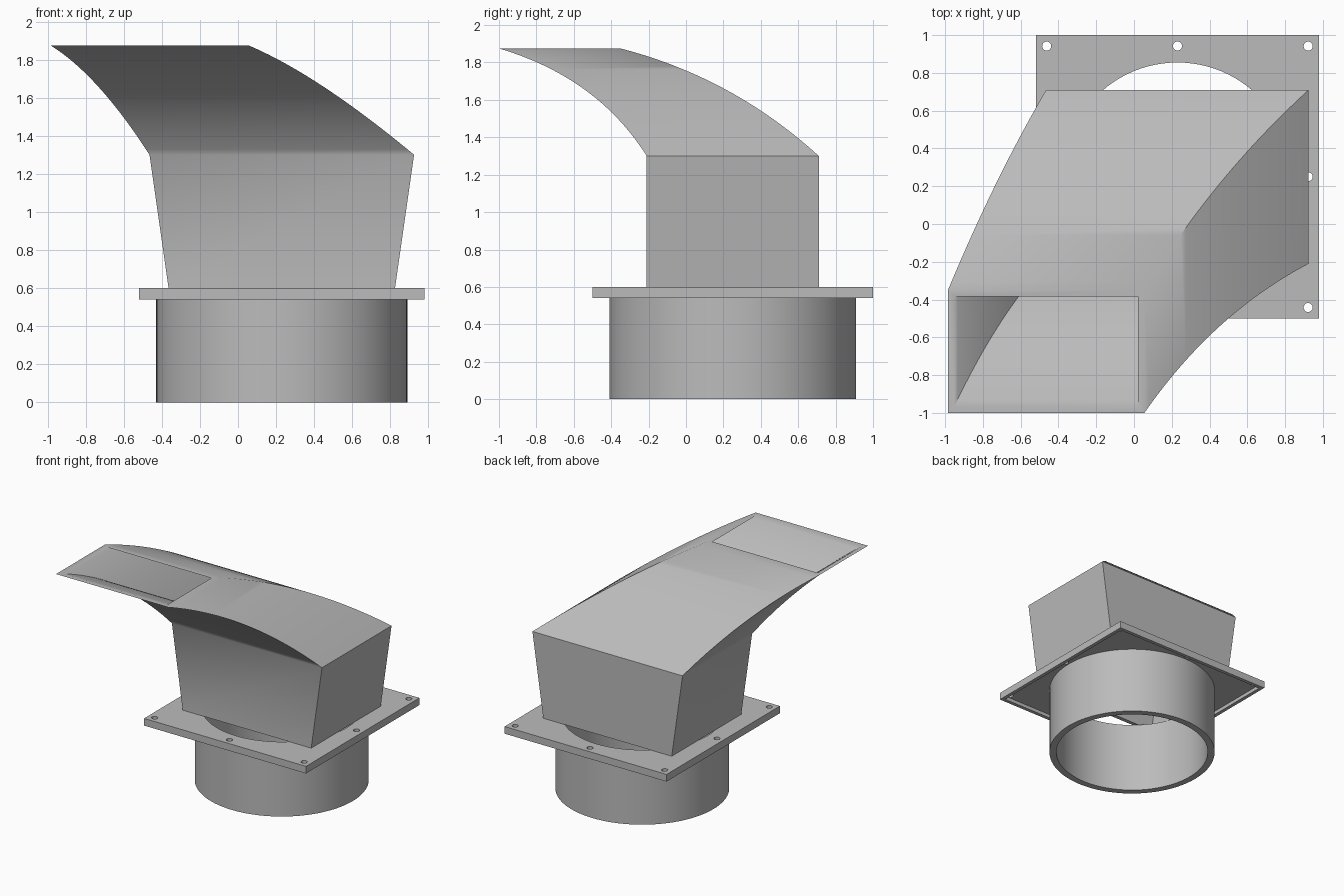
import bpy, bmesh, math
from mathutils import Vector

cube = bpy.data.objects.get("Cube")
if cube:
    bpy.data.objects.remove(cube, do_unlink=True)

grey = bpy.data.materials.new("light_grey")
grey.use_nodes = True
COLOUR = (0.5, 0.5, 0.5, 1)
grey.diffuse_color = COLOUR
grey.node_tree.nodes["Principled BSDF"].inputs["Base Color"].default_value = COLOUR

CX, CY = 0.23, 0.25          # axis of collar and flange


def finish(name, mesh, angle):
    obj = bpy.data.objects.new(name, mesh)
    bpy.context.collection.objects.link(obj)
    mesh.materials.clear()
    mesh.materials.append(grey)
    bpy.ops.object.select_all(action='DESELECT')
    obj.select_set(True)
    bpy.context.view_layer.objects.active = obj
    bpy.ops.object.shade_smooth_by_angle(angle=math.radians(angle))
    return obj


def circle(x, y, r, n):
    return [(x + r * math.cos(2 * math.pi * i / n),
             y + r * math.sin(2 * math.pi * i / n)) for i in range(n)]


def square(h):
    return [(sx * h, sy * h) for sx, sy in ((-1, -1), (1, -1), (1, 1), (-1, 1))]


def slab(name, loops, z0, z1):
    """Extrude an outline with holes between two heights."""
    curve = bpy.data.curves.new(name, 'CURVE')
    curve.dimensions = '2D'
    curve.fill_mode = 'BOTH'
    curve.extrude = (z1 - z0) / 2
    for loop in loops:
        spline = curve.splines.new('POLY')
        spline.points.add(len(loop) - 1)
        for p, (x, y) in zip(spline.points, loop):
            p.co = (x + CX, y + CY, 0, 1)
        spline.use_cyclic_u = True
    temp = bpy.data.objects.new(name + "_outline", curve)
    bpy.context.collection.objects.link(temp)
    bpy.context.view_layer.update()
    graph = bpy.context.evaluated_depsgraph_get()
    mesh = bpy.data.meshes.new_from_object(temp.evaluated_get(graph))
    bpy.data.objects.remove(temp, do_unlink=True)
    bm = bmesh.new()
    bm.from_mesh(mesh)
    bmesh.ops.remove_doubles(bm, verts=bm.verts, dist=0.0001)
    bmesh.ops.translate(bm, verts=bm.verts, vec=(0, 0, (z0 + z1) / 2))
    bmesh.ops.recalc_face_normals(bm, faces=bm.faces)
    bm.to_mesh(mesh)
    bm.free()
    return finish(name, mesh, 30)


# Round collar
slab("collar", [circle(0, 0, 0.66, 96), circle(0, 0, 0.605, 96)], 0, 0.6)

# Square flange with screw holes and a downturned lip
holes = [circle(i * 0.692, j * 0.692, 0.024, 20)
         for i in (-1, 0, 1) for j in (-1, 0, 1) if i or j]
slab("flange", [square(0.75), circle(0, 0, 0.66, 96)] + holes, 0.57, 0.6)
slab("flange_lip", [square(0.75), square(0.72)], 0.54, 0.57)

# Hollow swept duct: rectangular sections (x0, x1, y0, y1, z)
FOOT = (-0.365, 0.825, -0.21, 0.71, 0.6)
BEND = (-0.465, 0.925, -0.21, 0.71, 1.3)
PULL = (-0.735, 0.42, -0.475, 0.25, 1.72)
MOUTH = (-0.985, 0.055, -1.0, -0.35, 1.875)
WALL, STEPS = 0.033, 28


def bezier(t):
    return [(1 - t) ** 2 * a + 2 * t * (1 - t) * b + t * t * c
            for a, b, c in zip(BEND, PULL, MOUTH)]


sections = [FOOT] + [bezier(i / STEPS) for i in range(STEPS + 1)]
bm = bmesh.new()


def skin(inset):
    rings = []
    for x0, x1, y0, y1, z in sections:
        x0, x1, y0, y1 = x0 + inset, x1 - inset, y0 + inset, y1 - inset
        rings.append([bm.verts.new(Vector((x, y, z)))
                      for x, y in ((x0, y0), (x1, y0), (x1, y1), (x0, y1))])
    for low, high in zip(rings, rings[1:]):
        for i in range(4):
            j = (i + 1) % 4
            bm.faces.new((low[i], low[j], high[j], high[i]))
    return rings


outer, inner = skin(0), skin(WALL)
for end in (0, -1):          # rims joining the outer and inner skins
    for i in range(4):
        j = (i + 1) % 4
        bm.faces.new((outer[end][i], outer[end][j], inner[end][j], inner[end][i]))
bmesh.ops.recalc_face_normals(bm, faces=bm.faces)
duct = bpy.data.meshes.new("duct")
bm.to_mesh(duct)
bm.free()
finish("duct", duct, 35)
